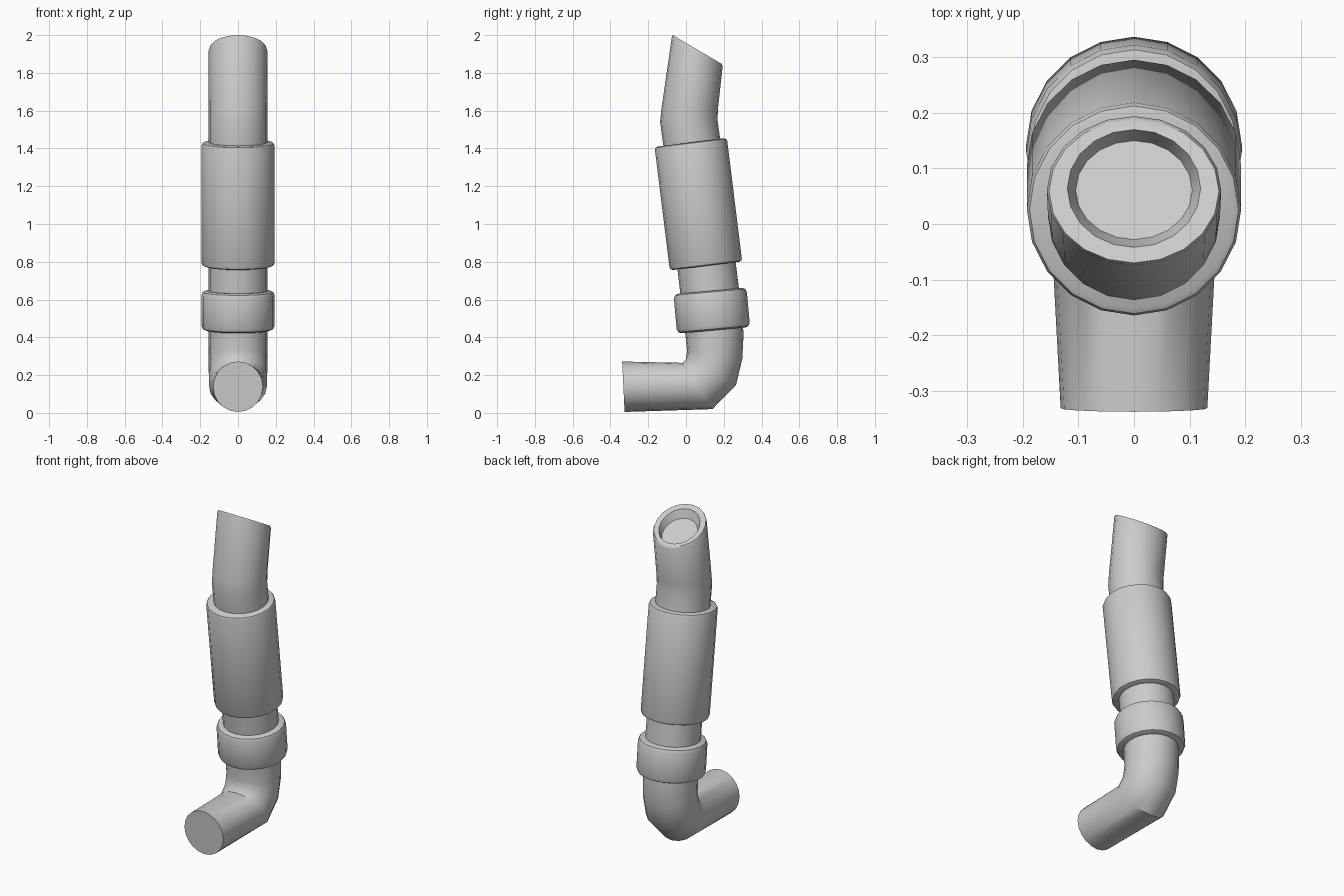
import bpy, bmesh, math
from mathutils import Vector

SIDES = 20

default_cube = bpy.data.objects.get("Cube")
if default_cube:
    bpy.data.objects.remove(default_cube, do_unlink=True)

# One plain metal colour
metal = bpy.data.materials.new("grey_metal")
metal.use_nodes = True
metal.diffuse_color = (0.6, 0.6, 0.6, 1)
metal.node_tree.nodes["Principled BSDF"].inputs["Base Color"].default_value = metal.diffuse_color


def add_tube(name, rings):
    """Loft elliptical rings, each (near point, far point, half width), and cap both ends."""
    bm = bmesh.new()
    loops = []
    for near, far, width in rings:
        near, far = Vector((0, *near)), Vector((0, *far))
        centre, half = (near + far) / 2, (near - far) / 2
        loop = []
        for i in range(SIDES):
            angle = math.tau * i / SIDES
            side = Vector((width * math.sin(angle), 0, 0))
            loop.append(bm.verts.new(centre + half * math.cos(angle) + side))
        loops.append(loop)
    for low, high in zip(loops, loops[1:]):
        for i in range(SIDES):
            j = (i + 1) % SIDES
            bm.faces.new((low[i], low[j], high[j], high[i]))
    bm.faces.new(loops[0])
    bm.faces.new(loops[-1])
    bmesh.ops.recalc_face_normals(bm, faces=bm.faces)
    mesh = bpy.data.meshes.new(name)
    bm.to_mesh(mesh)
    bm.free()
    mesh.materials.append(metal)
    obj = bpy.data.objects.new(name, mesh)
    bpy.context.collection.objects.link(obj)
    bpy.ops.object.select_all(action="DESELECT")
    obj.select_set(True)
    bpy.context.view_layer.objects.active = obj
    bpy.ops.object.shade_smooth_by_angle(angle=math.radians(40))
    return obj


def add_sleeve(name, bottom, top, radius, bevel):
    """Straight tilted cylinder with rounded rims."""
    bottom, top = Vector(bottom), Vector(top)
    axis = (top - bottom).normalized()
    across = Vector((axis.y, -axis.x))
    length = (top - bottom).length
    steps = [(0, bevel), (bevel * 0.3, bevel * 0.3), (bevel, 0)]
    profile = steps + [(length - d, inset) for d, inset in reversed(steps)]
    rings = []
    for d, inset in profile:
        r = radius - inset
        centre = bottom + axis * d
        rings.append((centre - across * r, centre + across * r, r))
    add_tube(name, rings)


# Pipe: flat inlet, elbow, leaning shaft, slanted tip with a recessed mouth
add_tube("exhaust_pipe", [
    ((-0.338, 0.272), (-0.325, 0.005), 0.132),
    ((-0.02, 0.265), (0.14, 0.02), 0.153),
    ((0.0, 0.285), (0.265, 0.148), 0.155),
    ((0.006, 0.33), (0.298, 0.286), 0.155),
    ((-0.005, 0.43), (0.305, 0.42), 0.155),
    ((-0.03, 0.63), (0.28, 0.66), 0.155),
    ((-0.12, 1.415), (0.18, 1.455), 0.155),
    ((-0.137, 1.54), (0.167, 1.55), 0.155),
    ((-0.13, 1.61), (0.169, 1.61), 0.155),
    ((-0.075, 1.99), (0.194, 1.835), 0.157),
    ((-0.07, 2.0), (0.188, 1.848), 0.153),
    ((-0.042, 1.983), (0.17, 1.857), 0.12),
    ((-0.028, 1.93), (0.15, 1.82), 0.105),
])

# Clamp collar above the elbow, and the long muffler sleeve
add_sleeve("clamp_collar", (0.146, 0.437), (0.127, 0.646), 0.194, 0.024)
add_sleeve("muffler_sleeve", (0.106, 0.778), (0.025, 1.432), 0.193, 0.016)
